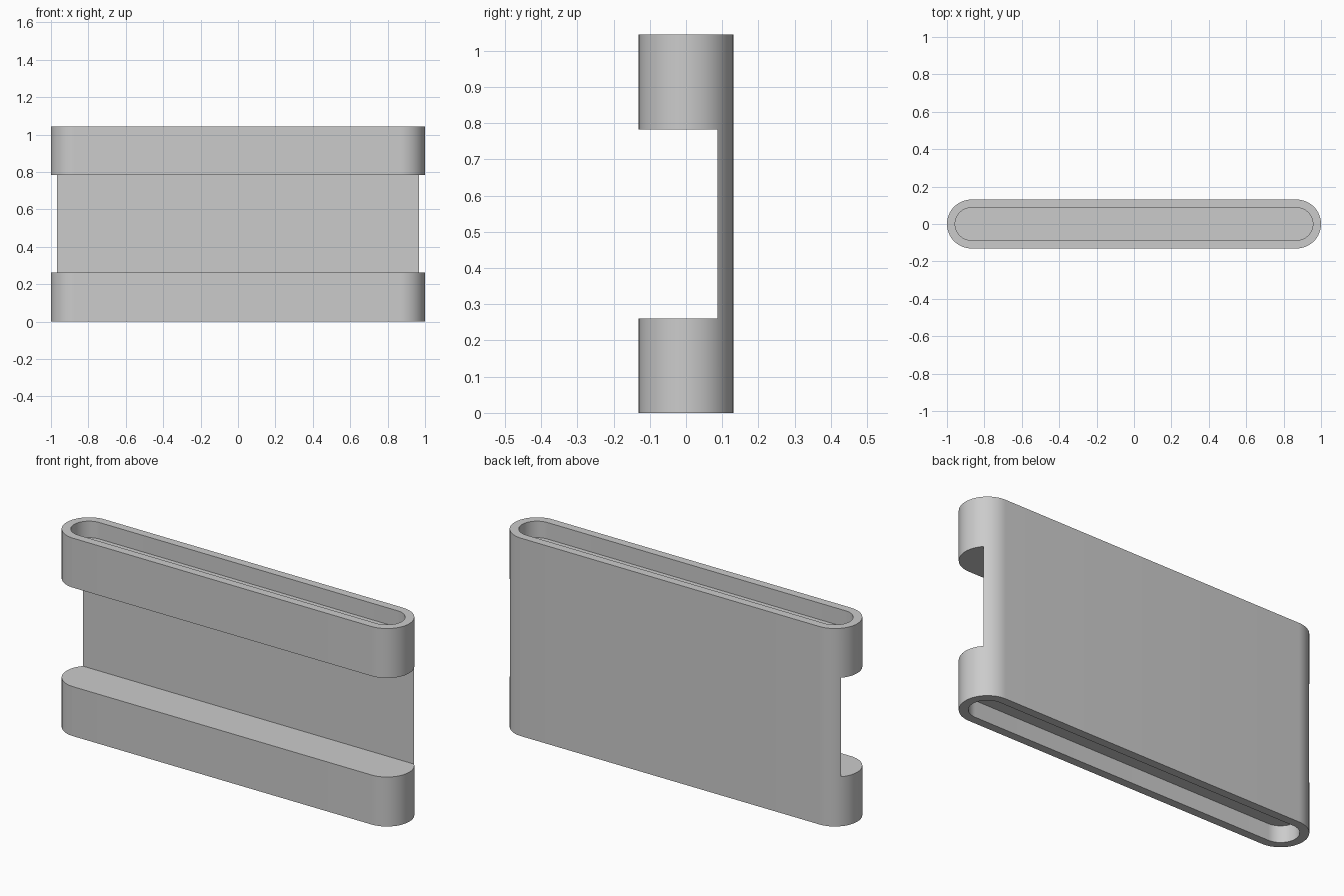
import bpy, bmesh
from math import cos, sin, pi

if "Cube" in bpy.data.objects:
    bpy.data.objects.remove(bpy.data.objects["Cube"])

U = 0.0435                       # wall thickness; the other sizes are multiples of it
R, HEIGHT, BAND, POCKET = 3 * U, 24 * U, 6 * U, 2 * U
STRAIGHT = 1 - R                 # half length of the straight sides
SEG = 32                         # sides per rounded end


def stadium(name, r, z0, z1):
    """Upright prism with a rounded-end slot outline."""
    bm = bmesh.new()
    outline = []
    for side, start in ((1, -pi / 2), (-1, pi / 2)):
        for i in range(SEG + 1):
            a = start + pi * i / SEG
            outline.append(bm.verts.new((side * STRAIGHT + r * cos(a), r * sin(a), z0)))
    base = bm.faces.new(outline)
    top = bmesh.ops.extrude_face_region(bm, geom=[base])["geom"]
    bmesh.ops.translate(bm, vec=(0, 0, z1 - z0),
                        verts=[v for v in top if isinstance(v, bmesh.types.BMVert)])
    bmesh.ops.recalc_face_normals(bm, faces=bm.faces[:])
    mesh = bpy.data.meshes.new(name)
    bm.to_mesh(mesh)
    bm.free()
    obj = bpy.data.objects.new(name, mesh)
    bpy.context.collection.objects.link(obj)
    return obj


def box(name, lo, hi):
    bpy.ops.mesh.primitive_cube_add(size=1, location=[(a + b) / 2 for a, b in zip(lo, hi)])
    obj = bpy.context.object
    obj.name = name
    obj.scale = [b - a for a, b in zip(lo, hi)]
    bpy.ops.object.transform_apply(location=True, rotation=False, scale=True)
    return obj


# Rounded slab that becomes the two bands and the back plate
body = stadium("holder_body", R, 0, HEIGHT)

# Front opening between the bands, and a shallow pocket in each end
cutters = [
    box("front_gap_cutter", (-1.2, -0.5, BAND), (1.2, R - U, HEIGHT - BAND)),
    stadium("top_pocket_cutter", R - U, HEIGHT - POCKET, HEIGHT + 0.1),
    stadium("bottom_pocket_cutter", R - U, -0.1, POCKET),
]

bpy.ops.object.select_all(action='DESELECT')
body.select_set(True)
bpy.context.view_layer.objects.active = body
for cutter in cutters:
    cutter.hide_render = True
    mod = body.modifiers.new("cut", 'BOOLEAN')
    mod.operation, mod.solver, mod.object = 'DIFFERENCE', 'EXACT', cutter
    bpy.ops.object.modifier_apply(modifier=mod.name)
    bpy.data.objects.remove(cutter)

bpy.ops.object.shade_smooth_by_angle(angle=pi / 6)
